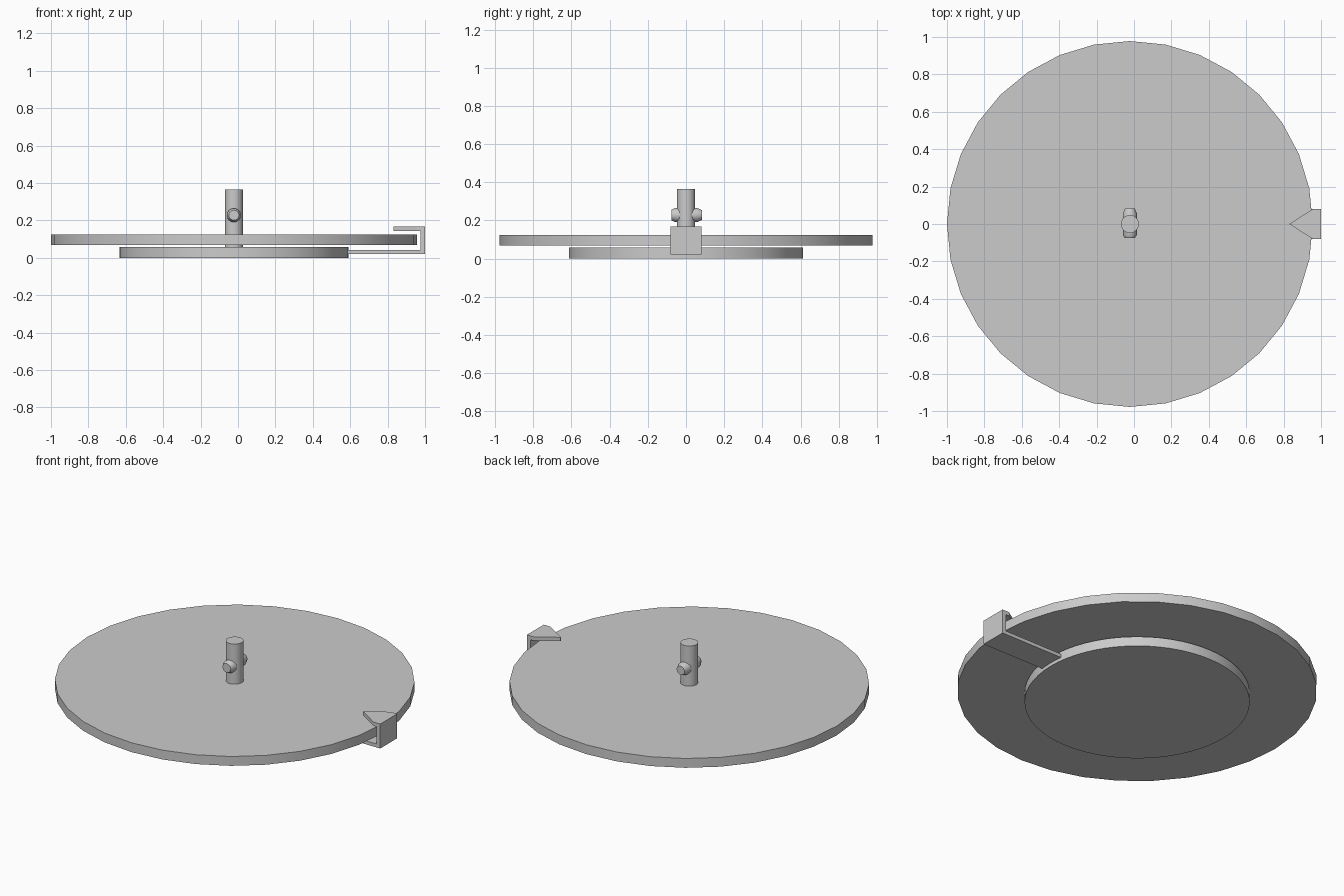
import bpy, bmesh, math

if "Cube" in bpy.data.objects:
    bpy.data.objects.remove(bpy.data.objects["Cube"])

CX = -0.022  # turntable axis


def finish(name, bm):
    bmesh.ops.recalc_face_normals(bm, faces=bm.faces)
    mesh = bpy.data.meshes.new(name)
    bm.to_mesh(mesh)
    bm.free()
    ob = bpy.data.objects.new(name, mesh)
    bpy.context.collection.objects.link(ob)
    bpy.ops.object.select_all(action='DESELECT')
    ob.select_set(True)
    bpy.context.view_layer.objects.active = ob
    bpy.ops.object.shade_smooth_by_angle(angle=math.radians(30))
    return ob


def skin(name, loops):
    """Join equal-length loops of points into a closed, capped solid."""
    bm = bmesh.new()
    rings = [[bm.verts.new(p) for p in loop] for loop in loops]
    n = len(rings[0])
    for a, b in zip(rings, rings[1:]):
        for i in range(n):
            j = (i + 1) % n
            bm.faces.new((a[i], a[j], b[j], b[i]))
    bm.faces.new(rings[0])
    bm.faces.new(rings[-1])
    return finish(name, bm)


def ring(r, z, sides):
    return [(CX + r * math.cos(2 * math.pi * i / sides),
             r * math.sin(2 * math.pi * i / sides), z) for i in range(sides)]


def disc(name, r, z0, z1, sides=32):
    return skin(name, [ring(r, z0, sides), ring(r, z1, sides)])


# Stacked discs and centre spindle
disc("base_disc", 0.612, 0.0, 0.058, 64)
disc("platter", 0.978, 0.068, 0.124)
disc("spindle", 0.048, 0.058, 0.365)

# Cross pin with chamfered ends, running front to back through the spindle
pin_profile = [(-0.076, 0.027), (-0.058, 0.037), (0.058, 0.037), (0.083, 0.026)]
skin("cross_pin", [[(CX + r * math.cos(2 * math.pi * i / 24), y,
                     0.228 + r * math.sin(2 * math.pi * i / 24)) for i in range(24)]
                   for y, r in pin_profile])

# Bent pointer: outer (x, z), inner (x, z), half width
bend = [((0.585, 0.02), (0.585, 0.041), 0.08),
        ((1.0, 0.02), (0.977, 0.041), 0.08),
        ((1.0, 0.167), (0.977, 0.144), 0.08),
        ((0.955, 0.167), (0.955, 0.144), 0.08),
        ((0.832, 0.167), (0.832, 0.144), 0.001)]
skin("edge_pointer", [[(o[0], -w, o[1]), (o[0], w, o[1]), (i[0], w, i[1]), (i[0], -w, i[1])]
                      for o, i, w in bend])
